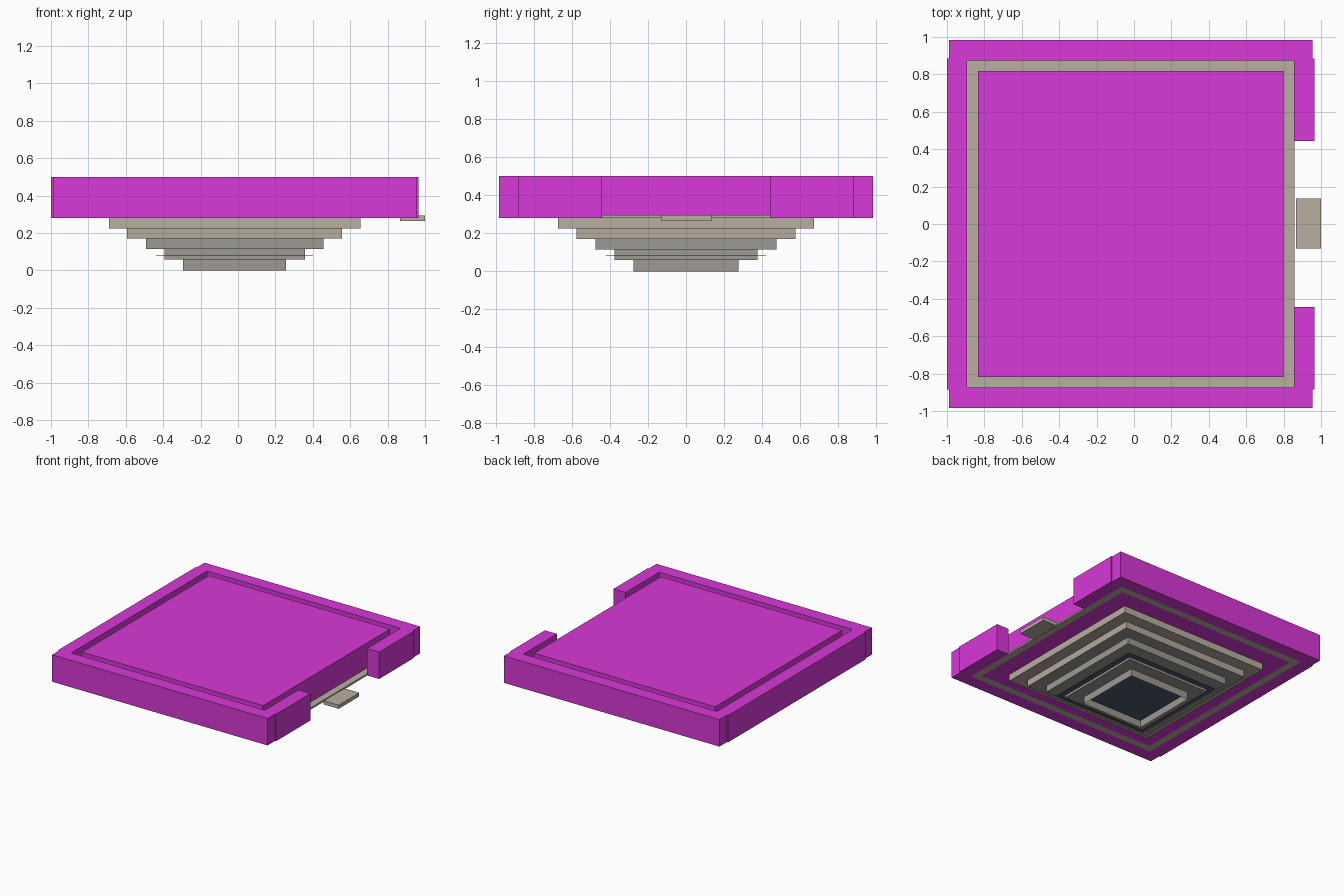
import bpy, bmesh

if "Cube" in bpy.data.objects:
    bpy.data.objects.remove(bpy.data.objects["Cube"])

CX = -0.018  # centre of the basin in x


def material(name, rgb):
    m = bpy.data.materials.new(name)
    m.diffuse_color = (*rgb, 1)
    m.use_nodes = True
    m.node_tree.nodes["Principled BSDF"].inputs["Base Color"].default_value = m.diffuse_color
    return m


magenta = material("magenta", (0.69, 0.04, 0.69))
stone = material("stone", (0.48, 0.43, 0.35))
brown = material("brown", (0.46, 0.40, 0.34))
dark = material("dark_stone", (0.34, 0.32, 0.295))
navy = material("navy", (0.07, 0.10, 0.16))


def finish(name, bm, mat):
    me = bpy.data.meshes.new(name)
    bm.to_mesh(me)
    bm.free()
    me.materials.append(mat)
    ob = bpy.data.objects.new(name, me)
    bpy.context.collection.objects.link(ob)
    return ob


def box(name, x0, x1, y0, y1, z0, z1, mat):
    bm = bmesh.new()
    bmesh.ops.create_cube(bm, size=1)
    for v in bm.verts:
        v.co.x = x1 if v.co.x > 0 else x0
        v.co.y = y1 if v.co.y > 0 else y0
        v.co.z = z1 if v.co.z > 0 else z0
    return finish(name, bm, mat)


def square_sweep(name, profile, mat, closed=False):
    """Sweep (half_width, z) points round a square."""
    bm = bmesh.new()
    loops = [[bm.verts.new((CX + sx * r, sy * r, z))
              for sx, sy in ((-1, -1), (1, -1), (1, 1), (-1, 1))] for r, z in profile]
    pairs = list(zip(loops, loops[1:]))
    if closed:
        pairs.append((loops[-1], loops[0]))
    for a, b in pairs:
        for i in range(4):
            j = (i + 1) % 4
            bm.faces.new((a[i], a[j], b[j], b[i]))
    return finish(name, bm, mat)


# Outer frame with a gap in the right side
for s, side in ((-1, "front"), (1, "back")):
    ys = sorted((s * 0.875, s * 0.983))
    box(f"frame_{side}", -0.99, 0.955, *ys, 0.28, 0.5, magenta)
    ys = sorted((s * 0.443, s * 0.884))
    box(f"frame_right_{side}", 0.855, 0.964, *ys, 0.28, 0.5, magenta)
box("frame_left", -1.0, -0.892, -0.884, 0.884, 0.28, 0.5, magenta)

# Central filling slab
box("centre_slab", CX - 0.817, CX + 0.817, -0.817, 0.817, 0.28, 0.5, magenta)

# Stone rim seen in the groove, and the entry step
square_sweep("rim", [(0.817, 0.28), (0.875, 0.28), (0.875, 0.295), (0.817, 0.295)],
             stone, closed=True)
box("entry_step", 0.865, 1.0, -0.13, 0.135, 0.265, 0.295, stone)

# Stepped basin: each step is a riser and a tread, open at the bottom
radii = [0.275, 0.375, 0.475, 0.575, 0.672]
levels = [0.0, 0.06, 0.115, 0.17, 0.225, 0.28]
mats = [dark, dark, dark, brown, stone]
for i, r in enumerate(radii):
    profile = [(r, levels[i]), (r, levels[i + 1])]
    if i + 1 < len(radii):
        profile.append((radii[i + 1], levels[i + 1]))
    square_sweep(f"basin_step_{i + 1}", profile, mats[i])

# Water sheet, poking slightly through the steps
box("water", CX - 0.42, CX + 0.42, -0.42, 0.42, 0.079, 0.082, navy)
